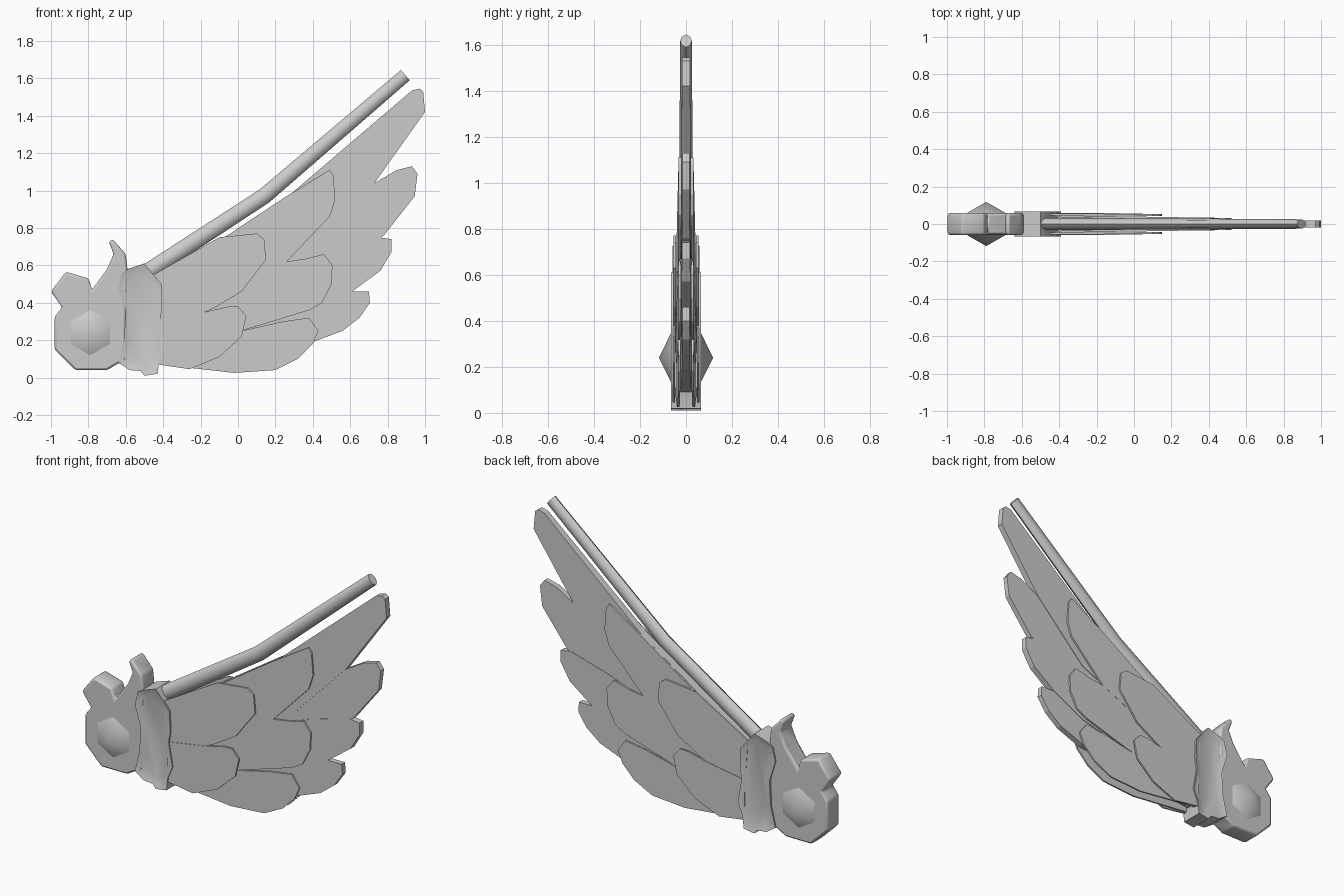
import bpy, bmesh, math
from mathutils import Vector

if "Cube" in bpy.data.objects:
    bpy.data.objects.remove(bpy.data.objects["Cube"], do_unlink=True)

grey = bpy.data.materials.new("plain_grey")
grey.use_nodes = True
grey.diffuse_color = (0.6, 0.6, 0.6, 1)
grey.node_tree.nodes["Principled BSDF"].inputs["Base Color"].default_value = (0.6, 0.6, 0.6, 1)


def finish(bm, name, smooth=None):
    bmesh.ops.recalc_face_normals(bm, faces=bm.faces)
    mesh = bpy.data.meshes.new(name)
    bm.to_mesh(mesh)
    bm.free()
    mesh.materials.append(grey)
    obj = bpy.data.objects.new(name, mesh)
    bpy.context.collection.objects.link(obj)
    if smooth:
        bpy.ops.object.select_all(action='DESELECT')
        obj.select_set(True)
        bpy.context.view_layer.objects.active = obj
        bpy.ops.object.shade_smooth_by_angle(angle=math.radians(smooth))
    return obj


def slab(outline, front, back):
    """Solid from an x-z outline; front and back give y at each x."""
    bm = bmesh.new()
    a = [bm.verts.new((x, front(x), z)) for x, z in outline]
    b = [bm.verts.new((x, back(x), z)) for x, z in outline]
    caps = [bm.faces.new(a), bm.faces.new(b[::-1])]
    for i in range(len(a)):
        j = (i + 1) % len(a)
        bm.faces.new((a[i], b[i], b[j], a[j]))
    bmesh.ops.recalc_face_normals(bm, faces=bm.faces)
    return bm, caps


def feather(name, outline, root, tip, thick=None):
    """Plate whose y offset tapers along the wing; paired when thick is given."""
    def outer(x):
        return root + (tip - root) * (x + 0.45) / 1.45
    if thick is None:
        finish(slab(outline, lambda x: -outer(x), outer)[0], name)
        return
    for side, word in ((-1, "front"), (1, "back")):
        bm, _ = slab(outline, lambda x: side * outer(x), lambda x: side * (outer(x) - thick))
        finish(bm, name + "_" + word)


# Long feathers in the middle layer
feather("long_feather_top", [(-.45, .5), (.28, .98), (.93, 1.535), (.97, 1.545), (.99, 1.53),
                             (1, 1.42), (.73, 1.04), (.4, .7), (-.42, .35)], .028, .018)
feather("long_feather_upper", [(-.44, .42), (.4, .82), (.73, 1.04), (.85, 1.11), (.93, 1.13),
                               (.96, 1.09), (.945, .97), (.78, .76), (.5, .55), (-.42, .25)], .025, .015)
feather("long_feather_middle", [(-.44, .35), (.5, .68), (.75, .75), (.82, .74), (.82, .67),
                                (.76, .57), (.61, .46), (.4, .35), (-.42, .15)], .027, .017)
feather("long_feather_lower", [(-.44, .25), (.3, .4), (.61, .46), (.7, .46), (.705, .4),
                               (.65, .32), (.56, .25), (.4, .19), (-.42, .09)], .024, .014)

# Covert feathers on both faces
feather("covert_top", [(-.45, .5), (.26, .97), (.49, 1.11), (.51, 1.08), (.52, .95),
                       (.49, .86), (.26, .62), (-.42, .3)], .047, .024, .01)
feather("covert_middle", [(-.43, .4), (.26, .62), (.36, .635), (.46, .66), (.505, .6),
                          (.5, .5), (.45, .4), (.38, .36), (.02, .25), (-.42, .15)], .043, .027, .01)
feather("covert_lower", [(-.43, .2), (.02, .25), (.24, .3), (.38, .32), (.43, .25), (.4, .18),
                         (.32, .1), (.2, .04), (-.02, .025), (-.42, .07)], .045, .026, .01)

# Short feathers, outermost
feather("short_feather_upper", [(-.45, .55), (-.1, .75), (.1, .77), (.14, .74), (.15, .63),
                                (.02, .46), (-.13, .37), (-.43, .25)], .056, .05, .01)
feather("short_feather_lower", [(-.43, .31), (-.18, .35), (-.05, .38), (0, .38), (.045, .33),
                                (.02, .22), (-.1, .11), (-.26, .045), (-.43, .07)], .059, .053, .01)

# Leading spar: bent oval tube
bm = bmesh.new()
path = [(-.52, .54, .046), (.14, .97, .043), (.895, 1.617, .036)]
rings = []
for i, (x, z, r) in enumerate(path):
    p, q = path[max(i - 1, 0)], path[min(i + 1, 2)]
    along = Vector((q[0] - p[0], 0, q[1] - p[1])).normalized()
    across = Vector((-along.z, 0, along.x))
    rings.append([bm.verts.new(Vector((x, 0, z)) + across * r * math.cos(t)
                               + Vector((0, .7 * r * math.sin(t), 0)))
                  for t in [math.tau * k / 8 for k in range(8)]])
for a, b in zip(rings, rings[1:]):
    for k in range(8):
        bm.faces.new((a[k], a[k - 1], b[k - 1], b[k]))
bm.faces.new(rings[0])
bm.faces.new(rings[-1])
finish(bm, "leading_spar", 50)

# Hub with its ear lobe and horn
hub = [(-.98, .325), (-.94, .375), (-1, .46), (-.92, .565), (-.8, .53), (-.78, .47),
       (-.7, .58), (-.665, .66), (-.69, .725), (-.67, .74), (-.6, .66), (-.59, .57),
       (-.6, .3), (-.6, .09), (-.65, .07), (-.7, .04), (-.87, .04), (-.98, .15)]
body = finish(slab(hub, lambda x: -.058, lambda x: .058)[0], "hub", 75)
bevel = body.modifiers.new("soft_edge", 'BEVEL')
bevel.width = .012
bevel.segments = 2

# Wing bracket with a raised rim around a sunken panel
bracket = [(-.62, .56), (-.59, .58), (-.5, .61), (-.41, .5), (-.405, .38), (-.415, .31),
           (-.39, .17), (-.42, .1), (-.43, .02), (-.5, .01), (-.52, .035), (-.58, .04),
           (-.64, .08), (-.61, .2), (-.6, .35), (-.64, .48)]
bm, caps = slab(bracket, lambda x: -.066, lambda x: .066)
bmesh.ops.inset_individual(bm, faces=caps, thickness=.04, depth=0)
for face in caps:
    for v in face.verts:
        v.co.y *= .8
finish(bm, "wing_bracket", 60)

# Six-sided gem pointing out of both faces of the hub
bm = bmesh.new()
ring = [bm.verts.new((-.79 + .125 * math.sin(k * math.tau / 6), 0,
                      .24 + .125 * math.cos(k * math.tau / 6))) for k in range(6)]
for side in (-1, 1):
    tip = bm.verts.new((-.79, side * .118, .24))
    base = [bm.verts.new((v.co.x, side * .056, v.co.z)) for v in ring]
    for k in range(6):
        bm.faces.new((base[k], base[k - 1], tip))
        bm.faces.new((ring[k], ring[k - 1], base[k - 1], base[k]))
finish(bm, "gem", 60)
